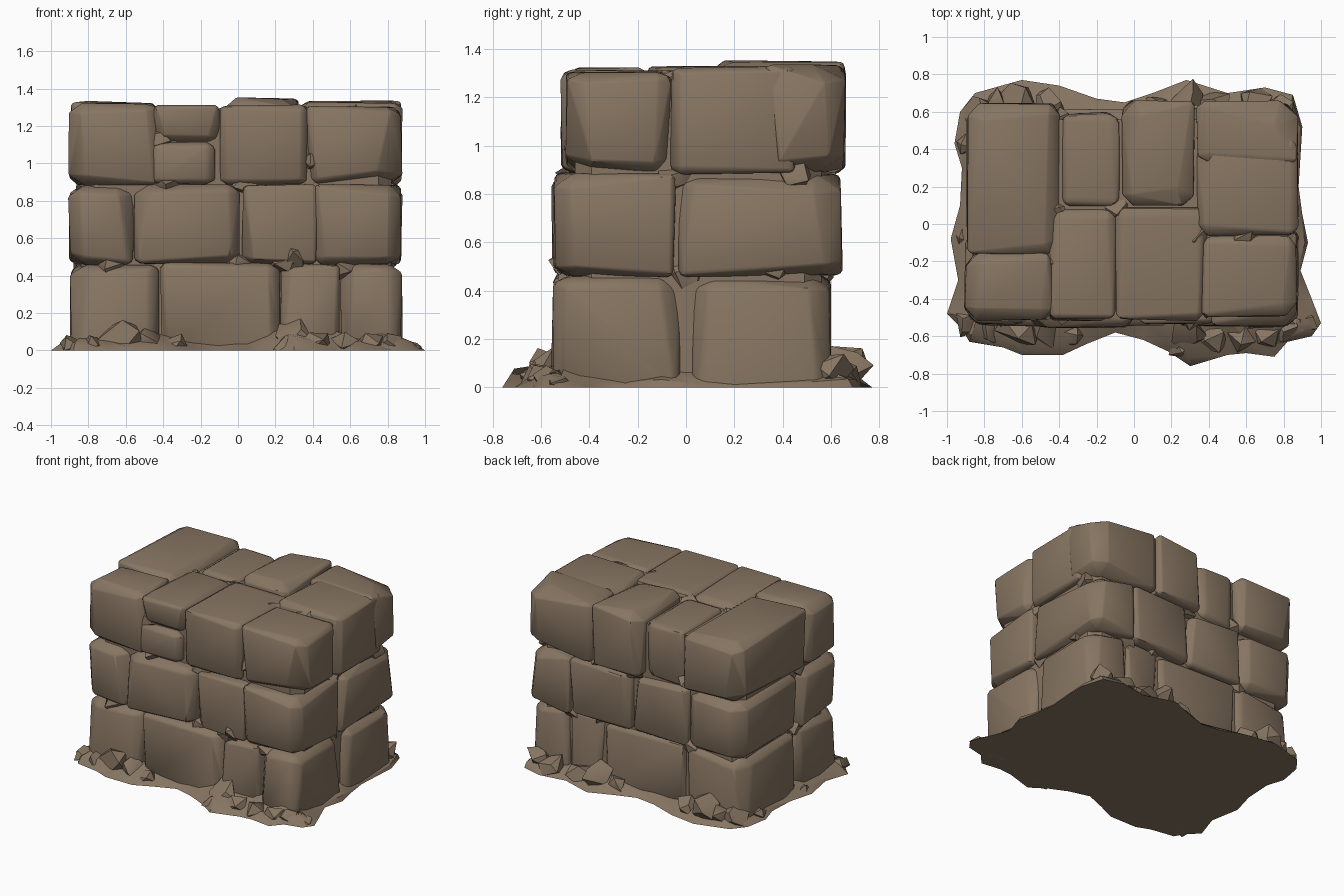
import bpy, bmesh, math, random
from mathutils import Vector
from itertools import product

if "Cube" in bpy.data.objects:
    bpy.data.objects.remove(bpy.data.objects["Cube"])

random.seed(5)
stone_mat = bpy.data.materials.new("weathered brown stone")
stone_mat.diffuse_color = (0.242, 0.178, 0.122, 1)
stone_mat.use_nodes = True
stone_mat.node_tree.nodes["Principled BSDF"].inputs["Base Color"].default_value = stone_mat.diffuse_color


def add_object(name, bm):
    bmesh.ops.recalc_face_normals(bm, faces=bm.faces)
    mesh = bpy.data.meshes.new(name)
    bm.to_mesh(mesh)
    bm.free()
    mesh.materials.append(stone_mat)
    obj = bpy.data.objects.new(name, mesh)
    bpy.context.collection.objects.link(obj)
    return obj


def hull(name, points, soften=0.0):
    bm = bmesh.new()
    for p in points:
        bm.verts.new(p)
    bmesh.ops.convex_hull(bm, input=bm.verts)
    loose = [v for v in bm.verts if not v.link_faces]
    bmesh.ops.delete(bm, geom=loose, context='VERTS')
    bmesh.ops.dissolve_limit(bm, angle_limit=math.radians(4), verts=bm.verts, edges=bm.edges)
    if soften:
        bmesh.ops.bevel(bm, geom=list(bm.edges), offset=soften, segments=1,
                        affect='EDGES', clamp_overlap=True)
    return add_object(name, bm)


def block(name, x0, x1, y0, y1, z0, z1):
    """Rough stone: a box with worn corners, most worn at the wall's outer corners."""
    lo, hi = Vector((x0, y0, z0)), Vector((x1, y1, z1))
    pts = []
    for corner in product((0, 1), repeat=3):
        c = [hi[a] if corner[a] else lo[a] for a in range(3)]
        outer = abs(c[0]) > .8 and (c[1] < -.45 or c[1] > .55)
        grounded = z0 == 0 and not corner[2]
        worn = random.uniform(.075, .115) if outer else random.choice((.03, .045, .06, .085))
        for axis in range(3):
            p = Vector()
            for a in range(3):
                if a == axis:
                    r = random.uniform(0, .014)
                else:
                    r = worn * random.uniform(.7, 1.2) * (.7 if a == 2 else 1)
                if grounded:
                    r = 0 if a == 2 else min(r, .06)
                p[a] = c[a] - r if corner[a] else c[a] + r
            pts.append(p)
    return hull(name, pts, 0.012)


# Courses: x0, x1, y0, y1, z0, z1 for every stone
lower = [(-.90, -.42, -.55, -.05), (-.42, .23, -.55, .02), (.22, .55, -.55, .0), (.54, .88, -.56, -.01),
         (-.90, -.41, -.04, .60), (-.41, .28, .0, .60), (.27, .56, .0, .59), (.55, .88, .02, .60)]
middle = [(-.91, -.55, -.54, -.06), (-.56, .02, -.56, .0), (.02, .43, -.54, .0), (.40, .88, -.55, -.04),
          (-.90, -.43, -.07, .64), (-.44, .03, .0, .62), (.03, .53, .0, .64), (.52, .88, -.04, .65)]
upper = [(-.91, -.43, -.52, -.15, .88, 1.33), (-.90, -.39, -.17, .65, .88, 1.335),
         (-.46, -.09, -.51, .09, 1.09, 1.315), (-.47, -.12, -.52, .05, .88, 1.115),
         (-.10, .38, -.52, .09, .88, 1.315), (.36, .88, -.50, -.06, .88, 1.315),
         (-.39, -.07, .09, .60, .88, 1.305), (-.07, .33, .09, .665, .88, 1.355),
         (.33, .88, -.07, .46, .88, 1.335), (.33, .88, .32, .66, .88, 1.345)]
for i, s in enumerate(lower):
    block(f"lower_stone_{i}", *s, 0, .47)
for i, s in enumerate(middle):
    block(f"middle_stone_{i}", *s, .455, .89)
for i, s in enumerate(upper):
    block(f"upper_stone_{i}", *s)

# Mortar core that closes the joints
core = bmesh.new()
bmesh.ops.create_cube(core, size=1)
for v in core.verts:
    v.co = Vector((v.co.x * 1.66 - .01, v.co.y * 1.02 + .05, (v.co.z + .5) * 1.27))
bmesh.ops.bevel(core, geom=[e for e in core.edges if abs(e.verts[0].co.z - e.verts[1].co.z) > .5],
                offset=.07, segments=1, affect='EDGES')
add_object("mortar_core", core)


def shard(name, x, y, z, r, squash=.85):
    """Angular rock chunk with a few broad facets."""
    pts = []
    spin = random.uniform(0, 6)
    for k in range(10):
        up = 1 - (k + .5) / 5
        turn = spin + k * 2.4 + random.uniform(-.5, .5)
        flat = math.sqrt(1 - up * up)
        d = Vector((flat * math.cos(turn), flat * math.sin(turn), up * squash))
        q = Vector((x, y, z)) + d * r * random.uniform(.8, 1.2)
        q.z = max(q.z, 0)
        pts.append(q)
    return hull(name, pts)


# Broken chunks wedged in the joints, mostly sunk into the wall
chips = [(.25, -.46, .47), (.02, -.45, .46), (-.38, -.45, .88), (-.68, -.46, .46), (.40, -.43, 1.02),
         (.57, -.46, .43), (-.43, -.42, 1.13), (.04, -.46, .88), (.30, -.47, .50), (.79, .0, .47),
         (.79, -.05, .86), (.79, .36, .50), (.79, .45, .88), (-.82, -.08, .46), (-.82, -.12, .88),
         (-.42, .53, .47), (.3, .53, .48), (.04, .54, .88), (-.4, .53, .92), (.54, .54, .46), (.33, .55, .9),
         (-.08, .08, 1.24), (.34, -.06, 1.24), (-.41, .06, 1.24), (-.42, -.2, 1.24), (.6, -.07, 1.24)]
for i, c in enumerate(chips):
    shard(f"joint_chip_{i}", *c, random.uniform(.07, .095))

# Earth skirt with an uneven outline
outline = [(-.93, .60), (-.85, .70), (-.6, .77), (-.4, .74), (-.2, .67), (-.05, .65), (.1, .70), (.28, .77),
           (.5, .70), (.7, .73), (.85, .69), (.90, .52), (.88, .2), (.90, .05), (.93, -.1), (.89, -.25),
           (.95, -.4), (1.0, -.53), (.95, -.60), (.82, -.63), (.75, -.71), (.6, -.69), (.5, -.70), (.3, -.76),
           (.18, -.68), (.05, -.62), (-.1, -.58), (-.25, -.64), (-.38, -.70), (-.6, -.70), (-.7, -.66),
           (-.88, -.63), (-.92, -.56), (-1.0, -.48), (-.94, -.3), (-.98, -.08), (-.93, .1), (-.92, .3), (-.96, .43)]
bm = bmesh.new()
rings = [[], [], []]
for x, y in outline:
    inner = Vector((max(-.84, min(.82, x)), max(-.50, min(.55, y)), 0))
    edge = Vector((x, y, 0))
    reach = (edge - inner).length
    rings[0].append(bm.verts.new(edge))
    mid = edge.lerp(inner, random.uniform(.1, .45))
    mid.z = reach * random.uniform(.1, .35)
    rings[1].append(bm.verts.new(mid))
    inner.z = .02 + reach * random.uniform(.25, .5)
    rings[2].append(bm.verts.new(inner))
n = len(outline)
for a, b in zip(rings, rings[1:]):
    for i in range(n):
        j = (i + 1) % n
        bm.faces.new((a[i], a[j], b[j]))
        bm.faces.new((a[i], b[j], b[i]))
bm.faces.new(rings[0])
bmesh.ops.remove_doubles(bm, verts=bm.verts, dist=.0005)
add_object("earth_skirt", bm)

# Rubble heaped at the foot of the front, back and corners
rubble = [(-.62, -.56, .07, .12), (-.47, -.57, .04, .10), (-.34, -.59, .02, .08), (-.77, -.55, .02, .085),
          (-.89, -.53, .02, .08), (.28, -.56, .07, .12), (.41, -.60, .03, .095), (.27, -.65, .01, .085),
          (.57, -.60, .02, .09), (.71, -.60, .02, .09), (.82, -.55, .03, .08), (.91, -.53, .01, .07),
          (-.84, .60, .04, .095), (-.62, .64, .08, .12), (-.45, .64, .05, .10), (-.73, .63, .05, .09),
          (.28, .64, .08, .12), (.13, .62, .04, .085), (.42, .63, .05, .095), (.64, .63, .05, .10),
          (.79, .60, .07, .10), (-.91, -.08, .01, .055), (-.90, .43, .02, .06)]
for i, r in enumerate(rubble):
    shard(f"rubble_{i}", *r)

# Soft faces with crisp edges
for obj in bpy.data.objects:
    obj.select_set(True)
    bpy.context.view_layer.objects.active = obj
bpy.ops.object.shade_smooth_by_angle(angle=math.radians(35))
